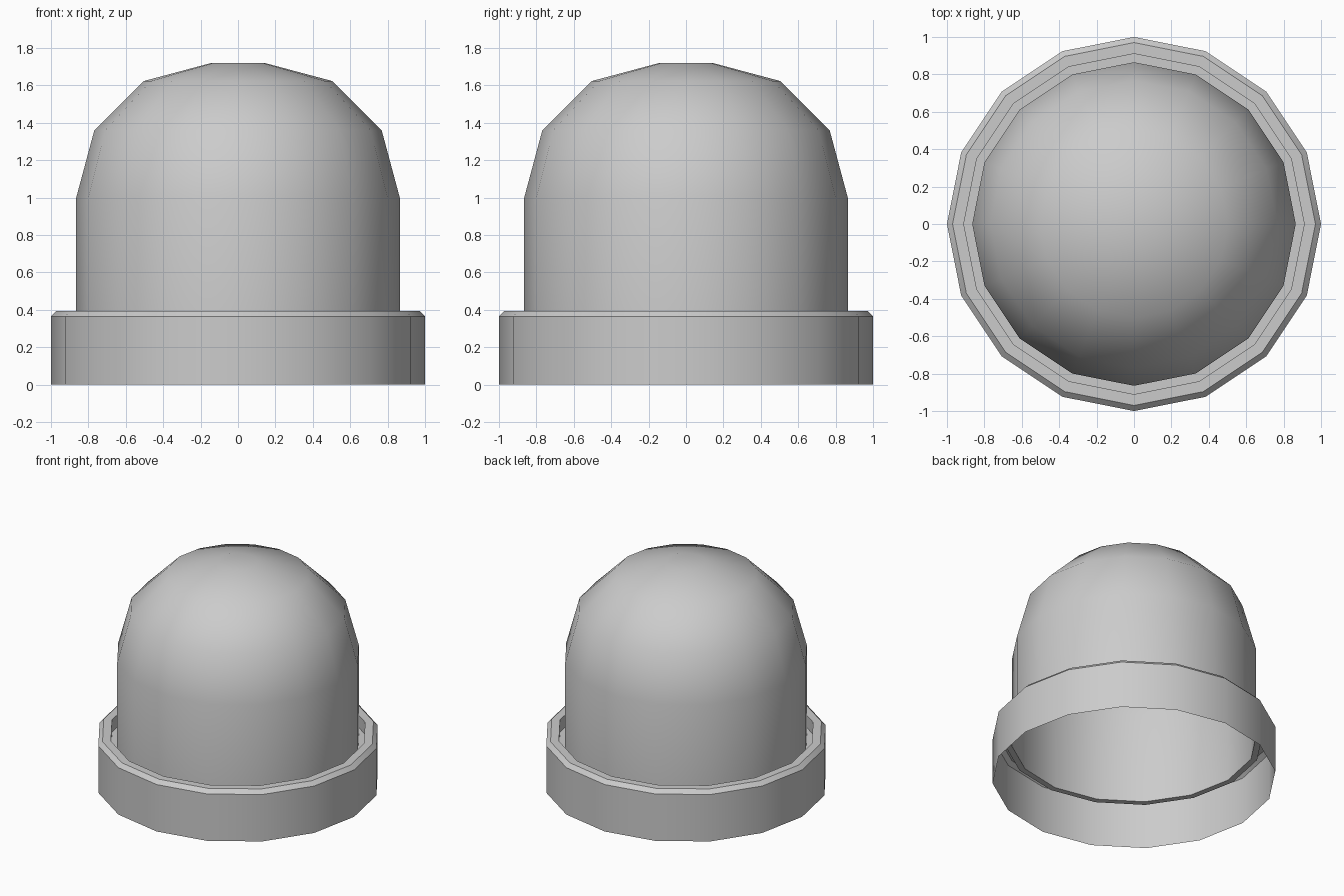
import bpy, bmesh
from math import cos, sin, radians, pi

if "Cube" in bpy.data.objects:
    bpy.data.objects.remove(bpy.data.objects["Cube"])

SIDES = 16


def lathe(name, profile, cap_top=False):
    """Revolve an (r, z) profile into a 16-sided open surface."""
    bm = bmesh.new()
    rings = [[bm.verts.new((r * cos(2 * pi * i / SIDES), r * sin(2 * pi * i / SIDES), z))
              for i in range(SIDES)] for r, z in profile]
    for a, b in zip(rings, rings[1:]):
        for i in range(SIDES):
            j = (i + 1) % SIDES
            bm.faces.new((a[i], a[j], b[j], b[i]))
    if cap_top:
        bm.faces.new(rings[-1])
    mesh = bpy.data.meshes.new(name)
    bm.to_mesh(mesh)
    bm.free()
    obj = bpy.data.objects.new(name, mesh)
    bpy.context.collection.objects.link(obj)
    bpy.ops.object.select_all(action='DESELECT')
    obj.select_set(True)
    bpy.context.view_layer.objects.active = obj
    bpy.ops.object.shade_smooth_by_angle(angle=radians(40))
    return obj


# Collar: thin open wall, chamfered rim, recessed groove floor around the dome
lathe("base_collar", [(1.0, 0.0), (1.0, 0.365), (0.97, 0.395), (0.91, 0.395),
                      (0.91, 0.30), (0.865, 0.30)])

# Dome: straight wall rounded over in three steps to a small flat top
shoulder = [(0.142 + 0.723 * cos(radians(a)), 1.0 + 0.72 * sin(radians(a)))
            for a in (0, 30, 60, 90)]
lathe("dome", [(0.865, 0.30)] + shoulder, cap_top=True)
